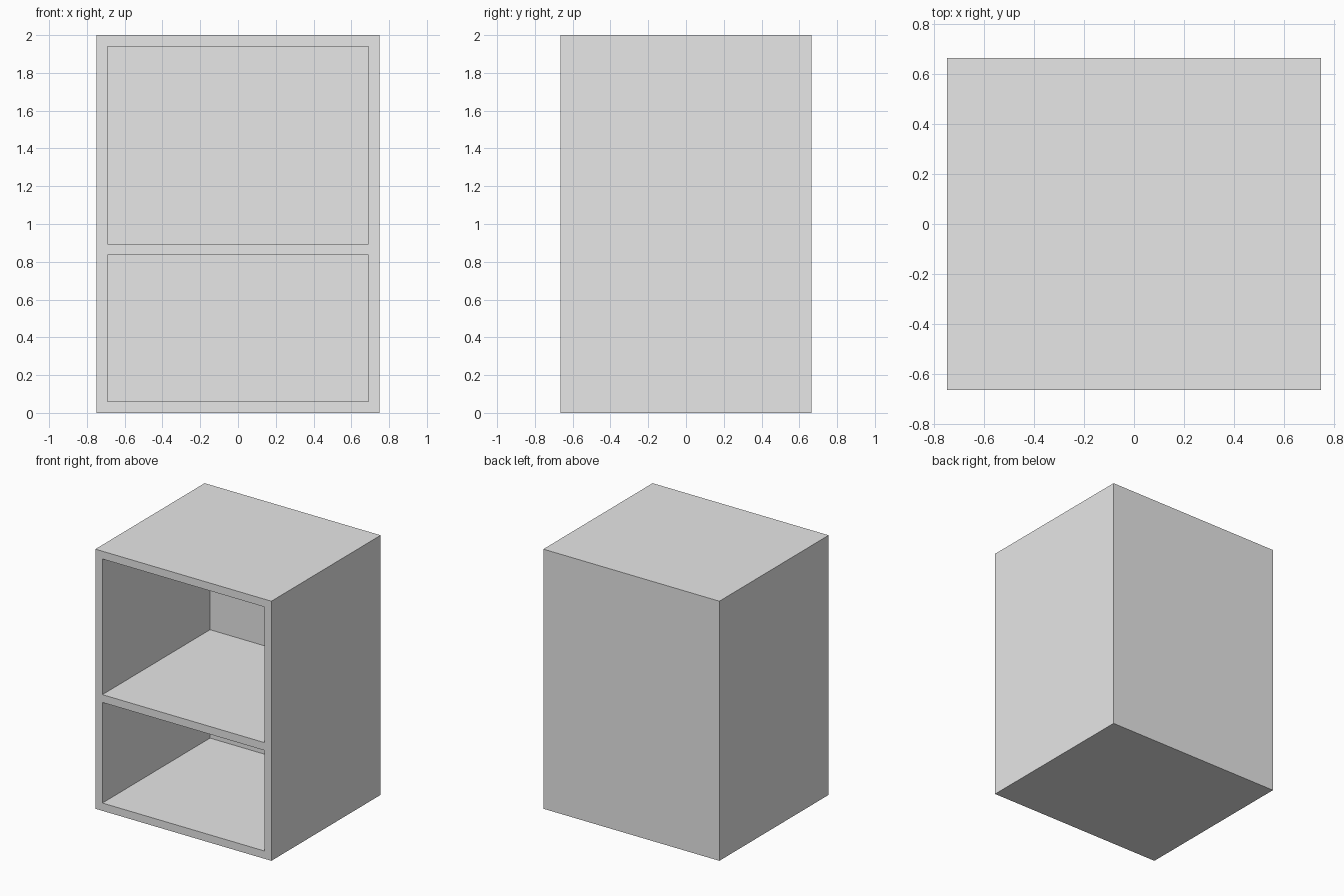
import bpy
import bmesh
from mathutils import Matrix, Vector

old = bpy.data.objects.get("Cube")
if old:
    bpy.data.objects.remove(old, do_unlink=True)

WIDTH, DEPTH, HEIGHT = 1.5, 1.33, 2.0
BOARD, BACK = 0.06, 0.02
SHELF_BOTTOM = 0.835
SHELF_TOP = SHELF_BOTTOM + BOARD

# Plain grey finish
grey = bpy.data.materials.new("plain grey")
grey.use_nodes = True
grey.diffuse_color = (0.8, 0.8, 0.8, 1)
for node in grey.node_tree.nodes:
    if node.type == 'BSDF_PRINCIPLED':
        node.inputs["Base Color"].default_value = grey.diffuse_color

# Solid block standing on the floor
bm = bmesh.new()
bmesh.ops.create_cube(bm, size=1, matrix=Matrix.Translation((0, 0, HEIGHT / 2))
                      @ Matrix.Diagonal((WIDTH, DEPTH, HEIGHT, 1)))


def front_faces():
    return [f for f in bm.faces if f.normal.y < -0.9]


# Score only the front with the board edges
bm.normal_update()
inner_x = WIDTH / 2 - BOARD
cuts = [((x, 0, 0), (1, 0, 0)) for x in (-inner_x, inner_x)]
cuts += [((0, 0, z), (0, 0, 1))
         for z in (BOARD, SHELF_BOTTOM, SHELF_TOP, HEIGHT - BOARD)]
for point, normal in cuts:
    faces = front_faces()
    edges = {e for f in faces for e in f.edges}
    verts = {v for f in faces for v in f.verts}
    bmesh.ops.bisect_plane(bm, geom=faces + list(edges) + list(verts),
                           plane_co=point, plane_no=normal)
    bm.normal_update()

# Push the two compartments back to the thin rear panel
openings = []
for f in front_faces():
    c = f.calc_center_median()
    if abs(c.x) < inner_x and (BOARD < c.z < SHELF_BOTTOM
                               or SHELF_TOP < c.z < HEIGHT - BOARD):
        openings.append(f)
for f in openings:
    pushed = bmesh.ops.extrude_discrete_faces(bm, faces=[f])["faces"]
    bmesh.ops.translate(bm, verts=pushed[0].verts[:],
                        vec=Vector((0, DEPTH - BACK, 0)))
bmesh.ops.recalc_face_normals(bm, faces=bm.faces[:])

mesh = bpy.data.meshes.new("cabinet_carcass")
bm.to_mesh(mesh)
bm.free()
mesh.materials.append(grey)
carcass = bpy.data.objects.new("cabinet_carcass", mesh)
bpy.context.collection.objects.link(carcass)
